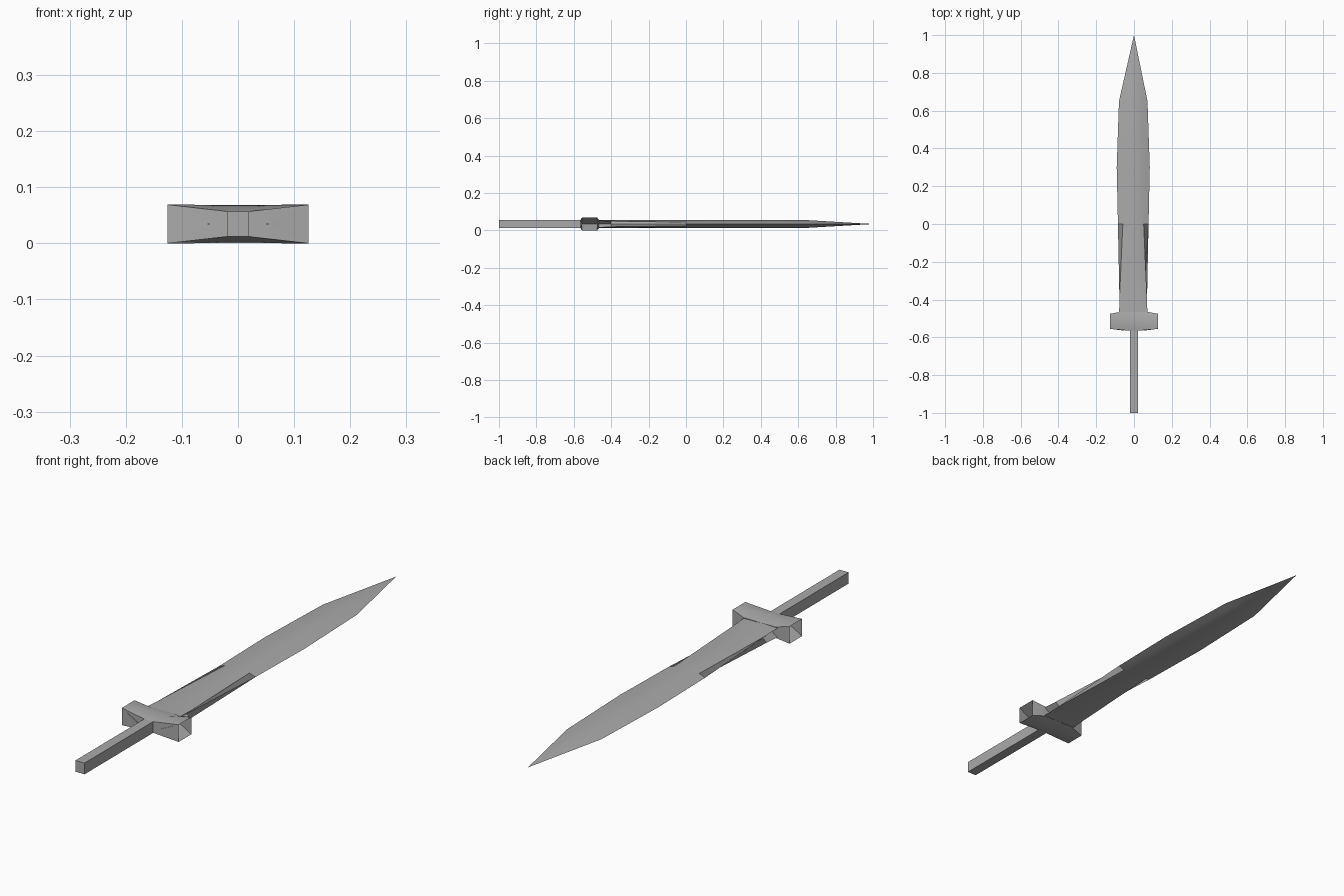
import bpy, bmesh, math

cube = bpy.data.objects.get("Cube")
if cube:
    bpy.data.objects.remove(cube)

steel = bpy.data.materials.new("grey steel")
steel.use_nodes = True
GREY = (0.4, 0.4, 0.4, 1)
steel.diffuse_color = GREY
steel.node_tree.nodes["Principled BSDF"].inputs["Base Color"].default_value = GREY
MID = 0.0345  # height of the sword's central plane


def loft(name, rings, tip=None, angle=30):
    """Bridge closed rings of points, cap the ends, or finish in a point."""
    bm = bmesh.new()
    loops = [[bm.verts.new(p) for p in ring] for ring in rings]
    n = len(loops[0])
    for a, b in zip(loops, loops[1:]):
        for i in range(n):
            j = (i + 1) % n
            bm.faces.new((a[i], a[j], b[j], b[i]))
    caps = [bm.faces.new(loops[0])]
    if tip:
        point = bm.verts.new(tip)
        for i in range(n):
            bm.faces.new((loops[-1][i], loops[-1][(i + 1) % n], point))
    else:
        caps.append(bm.faces.new(loops[-1]))
    bmesh.ops.triangulate(bm, faces=caps)
    bmesh.ops.recalc_face_normals(bm, faces=bm.faces)
    mesh = bpy.data.meshes.new(name)
    bm.to_mesh(mesh)
    bm.free()
    obj = bpy.data.objects.new(name, mesh)
    bpy.context.collection.objects.link(obj)
    mesh.materials.append(steel)
    bpy.ops.object.select_all(action='DESELECT')
    obj.select_set(True)
    bpy.context.view_layer.objects.active = obj
    bpy.ops.object.shade_smooth_by_angle(angle=math.radians(angle))
    return obj


def mirrored(quarter, offset=0):
    """Close an upper right quarter (x, y, height above middle) into a ring."""
    half = quarter + [(x, y, -h) for x, y, h in reversed(quarter) if h]
    full = half + [(-x, y, h) for x, y, h in reversed(half) if x]
    return [(x + offset, y, MID + h) for x, y, h in full]


# Square grip
loft("grip", [mirrored([(0.02, y, 0.0225)]) for y in (-1, -0.55)])

# Guard with forked ends: root, prong and notch in each ring
guard_rows = [  # root x, root y, root height, prong y
    (0.02, -0.565, 0.0225, -0.555),
    (0.05, -0.515, 0.0342, -0.515),
    (0.07, -0.465, 0.0215, -0.475),
]
loft("guard", [mirrored([(rx, ry, rh), (0.126, py, 0.0345), (0.05, ry, 0)])
               for rx, ry, rh, py in guard_rows])

# Leaf-shaped blade: hollow sides at the root become a single edge
blade_rows = [  # y, ridge height, shoulder x, shoulder height, edge x
    (-0.48, 0.0215, 0.075, 0.0190, 0.050),
    (-0.40, 0.0215, 0.073, 0.0150, 0.057),
    (0.00, 0.0215, 0.055, 0.0100, 0.081),
    (0.30, 0.0215, 0.058, 0.0085, 0.0875),
    (0.65, 0.0205, 0.050, 0.0080, 0.0755),
]
loft("blade", [mirrored([(0, y, r), (sx, y, sh), (ex, y, 0)], -0.004)
               for y, r, sx, sh, ex in blade_rows], tip=(0, 1, MID), angle=35)
